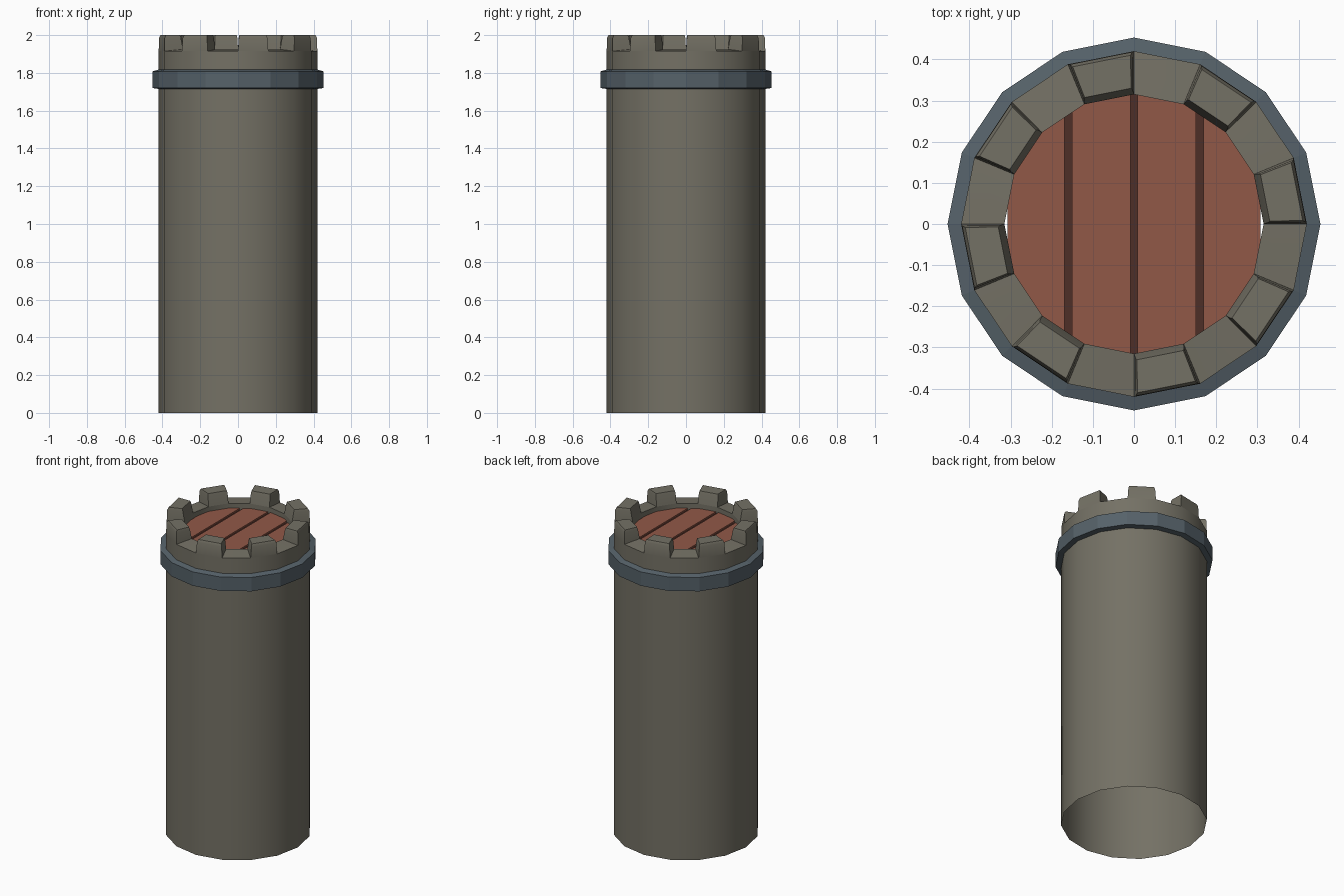
import bpy, bmesh, math
from mathutils import Vector

if "Cube" in bpy.data.objects:
    bpy.data.objects.remove(bpy.data.objects["Cube"])

N = 16
STEP = 2 * math.pi / N


def material(name, rgb):
    m = bpy.data.materials.new(name)
    m.diffuse_color = (*rgb, 1)
    m.use_nodes = True
    m.node_tree.nodes["Principled BSDF"].inputs["Base Color"].default_value = m.diffuse_color
    return m


STONE = material("grey_stone", (0.175, 0.165, 0.130))
BAND = material("blue_grey_band", (0.092, 0.121, 0.142))
WOOD = material("red_brown_wood", (0.285, 0.098, 0.064))
GAP = material("dark_wood_gap", (0.075, 0.028, 0.020))


def polar(r, a, z):
    return Vector((r * math.cos(a), r * math.sin(a), z))


def quad(bm, pts):
    bm.faces.new([bm.verts.new(p) for p in pts])


def lathe(bm, profile):
    # sweep an (r, z) profile around the tower's sides
    for i in range(N):
        a, b = i * STEP, (i + 1) * STEP
        for (r0, z0), (r1, z1) in zip(profile, profile[1:]):
            quad(bm, [polar(r0, a, z0), polar(r0, b, z0),
                      polar(r1, b, z1), polar(r1, a, z1)])


def finish(name, bm, mat, smooth=False):
    bmesh.ops.remove_doubles(bm, verts=bm.verts, dist=0.0005)
    me = bpy.data.meshes.new(name)
    bm.to_mesh(me)
    bm.free()
    me.materials.append(mat)
    ob = bpy.data.objects.new(name, me)
    bpy.context.collection.objects.link(ob)
    if smooth:
        me.shade_smooth()
        me.set_sharp_from_angle(angle=math.radians(30))
    return ob


# open-bottomed stone shaft, parapet floor and short inner wall
bm = bmesh.new()
lathe(bm, [(0.42, 0), (0.42, 1.915), (0.315, 1.925), (0.315, 1.86)])
finish("tower_wall", bm, STONE, True)

# battlements: one tapered block on every second side
bm = bmesh.new()
for i in range(0, N, 2):
    a, b = i * STEP, (i + 1) * STEP
    t = math.radians(1.2)
    low = [polar(0.42, a, 1.915), polar(0.42, b, 1.915),
           polar(0.315, b, 1.925), polar(0.315, a, 1.925)]
    mid = [polar(0.418, a + t / 2, 1.985), polar(0.418, b - t / 2, 1.985),
           polar(0.326, b - t / 2, 1.985), polar(0.326, a + t / 2, 1.985)]
    top = [polar(0.41, a + t, 2.0), polar(0.41, b - t, 2.0),
           polar(0.33, b - t, 2.0), polar(0.33, a + t, 2.0)]
    for lo, hi in ((low, mid), (mid, top)):
        for k in range(4):
            n = (k + 1) % 4
            quad(bm, [lo[k], lo[n], hi[n], hi[k]])
    quad(bm, top)
finish("battlements", bm, STONE, True)

# flat-sided band below the parapet
bm = bmesh.new()
lathe(bm, [(0.418, 1.715), (0.453, 1.72), (0.453, 1.808), (0.418, 1.818)])
finish("metal_band", bm, BAND)


def deck_piece(name, x0, x1, z, thick, mat):
    # slice of the round deck between two x positions
    bm = bmesh.new()
    bm.faces.new([bm.verts.new(polar(0.316, i * STEP, z)) for i in range(N)])
    for x, sign in ((x0, -1), (x1, 1)):
        bmesh.ops.bisect_plane(bm, geom=bm.verts[:] + bm.edges[:] + bm.faces[:],
                               plane_co=(x, 0, 0), plane_no=(sign, 0, 0),
                               clear_outer=True)
    if thick:
        ext = bmesh.ops.extrude_face_region(bm, geom=bm.faces[:], use_keep_orig=True)
        for v in ext["geom"]:
            if isinstance(v, bmesh.types.BMVert):
                v.co.z -= thick
        bmesh.ops.recalc_face_normals(bm, faces=bm.faces)
    finish(name, bm, mat)


# wooden deck: four planks with dark gaps between
edges = [-0.308, -0.16, 0.0, 0.16, 0.308]
for i in range(4):
    x0 = edges[i] + (0.009 if i > 0 else 0)
    x1 = edges[i + 1] - (0.009 if i < 3 else 0)
    deck_piece(f"deck_plank_{i + 1}", x0, x1, 1.895, 0.02, WOOD)
for i in (1, 2, 3):
    deck_piece(f"deck_gap_{i}", edges[i] - 0.009, edges[i] + 0.009, 1.885, 0, GAP)
